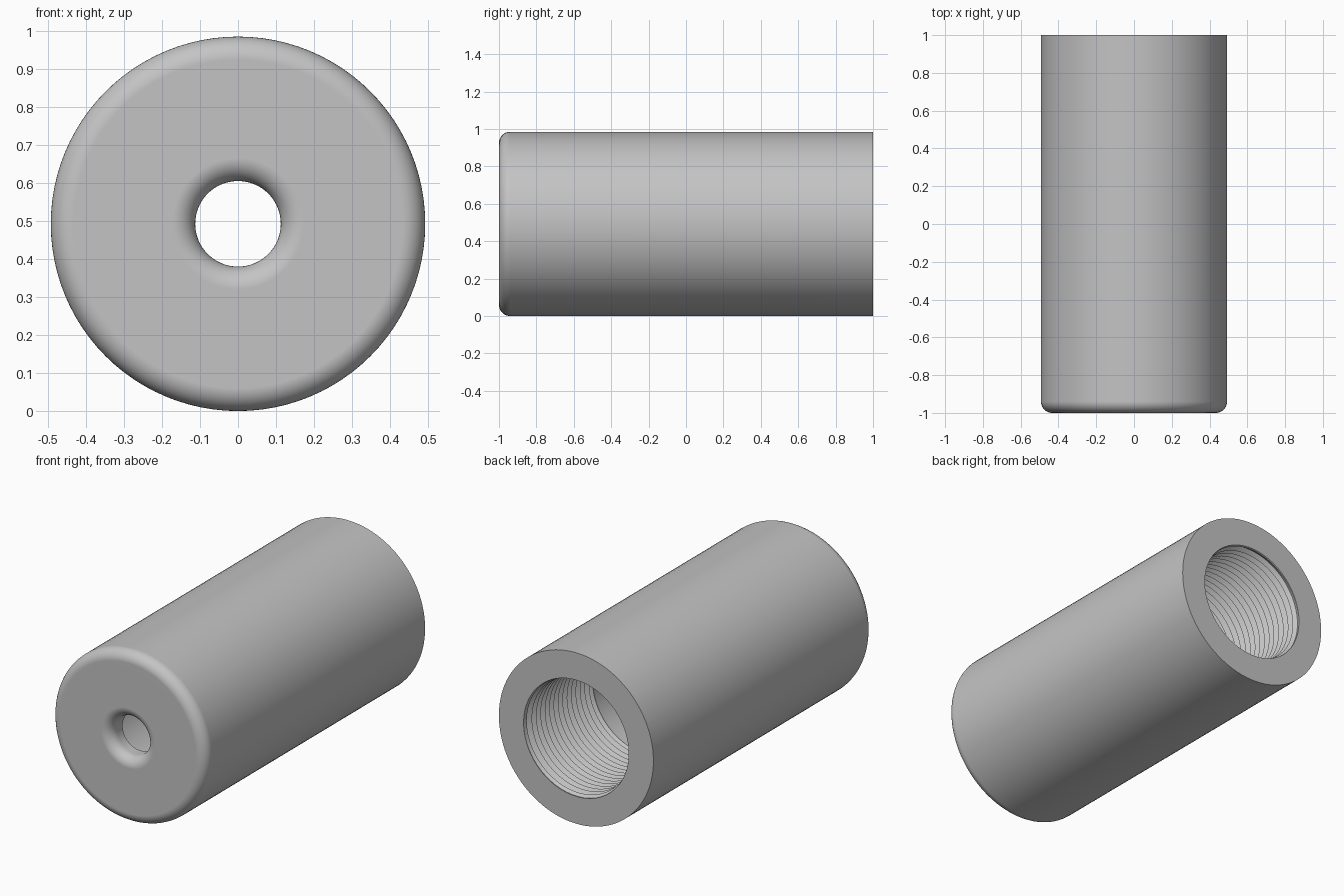
import bpy
import bmesh
from math import sin, cos, pi, floor

cube = bpy.data.objects.get("Cube")
if cube:
    bpy.data.objects.remove(cube, do_unlink=True)

SEGMENTS = 96
RADIUS = 0.4925          # outer radius, also the height of the axis
HOLE = 0.1125            # small front hole
BORE = 0.335             # wide rear bore
FILLET = 0.06
FLOOR_Y = -0.89          # inner end of the bore
THREAD_END = 0.36
PITCH = 0.04
AMPLITUDE = 0.012


def arc(cy, cr, start, end, steps=10):
    """Quarter round as (y, radius) points."""
    angles = [start + (end - start) * i / steps for i in range(steps + 1)]
    return [(cy + FILLET * sin(a), cr + FILLET * cos(a)) for a in angles]


def thread_radius(y):
    """Triangular thread that runs out at both ends."""
    fade = max(0, min(1, (1 - y) / PITCH, (y - THREAD_END) / PITCH))
    return fade


def add_strip(bm, rows):
    """Join rows of points into quads."""
    grid = [[bm.verts.new(p) for p in row] for row in rows]
    for a, b in zip(grid, grid[1:]):
        for j in range(SEGMENTS):
            bm.faces.new((a[j], a[j + 1], b[j + 1], b[j]))


def on_axis(y, r, j):
    t = 2 * pi * (j % SEGMENTS) / SEGMENTS
    return (r * cos(t), y, RADIUS + r * sin(t))


bm = bmesh.new()

# Turned body: plain bore, floor, rounded hole, rounded front, outer wall, rear rim
profile = [(THREAD_END, BORE), (FLOOR_Y, BORE), (FLOOR_Y, HOLE)]
profile += arc(-1 + FILLET, HOLE + FILLET, -pi, -pi / 2)
profile += arc(-1 + FILLET, RADIUS - FILLET, -pi / 2, 0)
profile += [(1, RADIUS), (1, BORE)]
add_strip(bm, [[on_axis(y, r, j) for j in range(SEGMENTS + 1)] for y, r in profile])

# Helical thread inside the rear of the bore
turns = int((1 - THREAD_END) / PITCH) + 2
rows = []
for k in range(-2, 2 * turns + 1):
    row = []
    for j in range(SEGMENTS + 1):
        lead = j / SEGMENTS
        y = min(1, max(THREAD_END, THREAD_END + PITCH * (k / 2 + lead)))
        phase = (y - THREAD_END) / PITCH - lead
        wave = abs(2 * (phase - floor(phase + 1e-6)) - 1)
        r = BORE + AMPLITUDE * (2 * wave - 1) * thread_radius(y)
        row.append(on_axis(y, r, j))
    rows.append(row)
add_strip(bm, rows)

bmesh.ops.remove_doubles(bm, verts=bm.verts, dist=1e-5)
bmesh.ops.recalc_face_normals(bm, faces=bm.faces)
mesh = bpy.data.meshes.new("threaded_sleeve")
bm.to_mesh(mesh)
bm.free()

sleeve = bpy.data.objects.new("threaded_sleeve", mesh)
bpy.context.collection.objects.link(sleeve)

# Plain grey material
grey = bpy.data.materials.new("plain_grey")
grey.use_nodes = True
colour = (0.55, 0.55, 0.55, 1)
grey.diffuse_color = colour
grey.node_tree.nodes["Principled BSDF"].inputs["Base Color"].default_value = colour
mesh.materials.append(grey)

# Smooth rounds with crisp edges
bpy.ops.object.select_all(action="DESELECT")
sleeve.select_set(True)
bpy.context.view_layer.objects.active = sleeve
bpy.ops.object.shade_smooth_by_angle(angle=pi / 6)
weighted = sleeve.modifiers.new("flat_face_normals", "WEIGHTED_NORMAL")
weighted.keep_sharp = True
